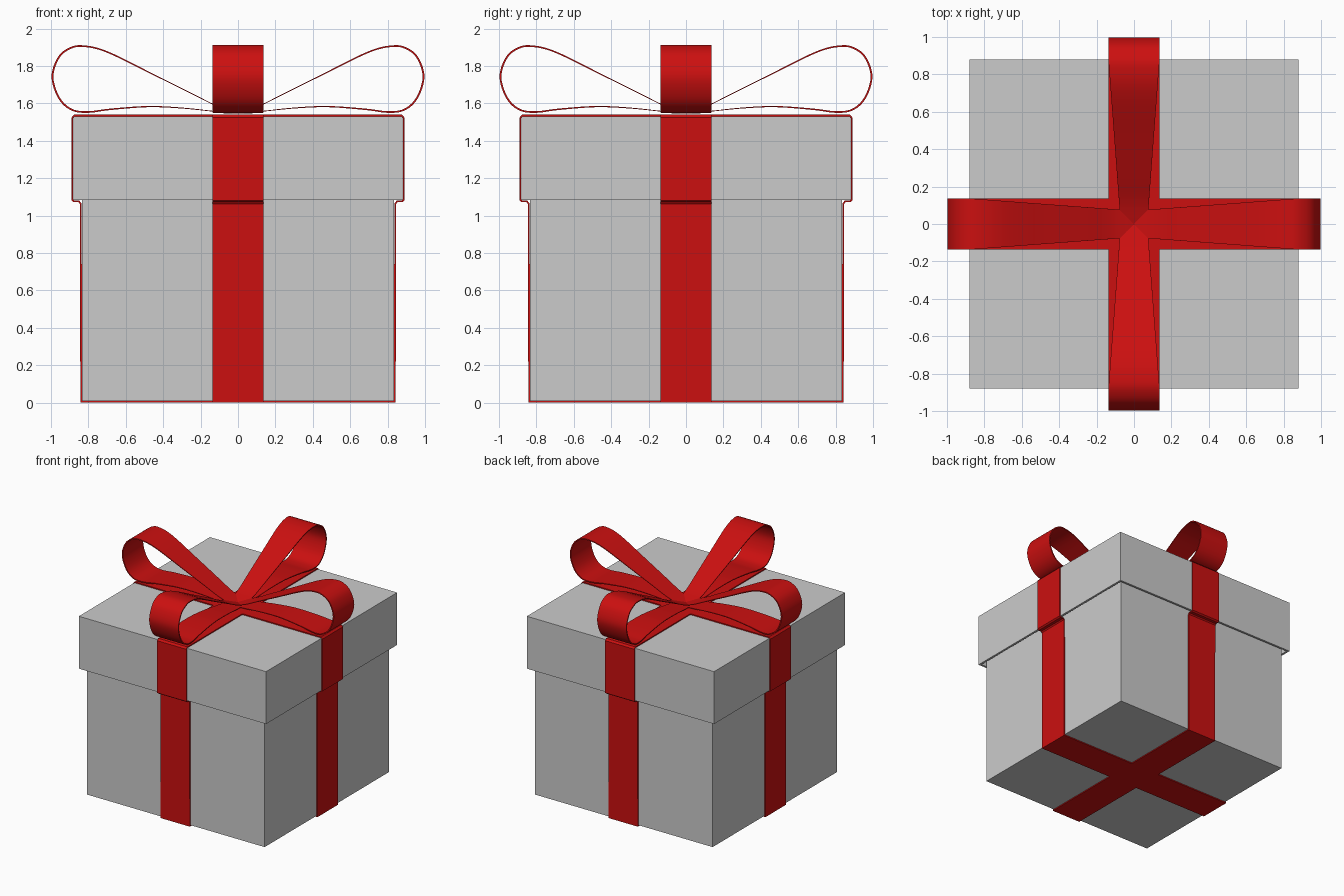
import bpy, bmesh, math
from mathutils import Vector

if "Cube" in bpy.data.objects:
    bpy.data.objects.remove(bpy.data.objects["Cube"])

red = bpy.data.materials.new("ribbon_red")
red.diffuse_color = (0.6, 0.005, 0.005, 1)
red.use_nodes = True
red.node_tree.nodes["Principled BSDF"].inputs["Base Color"].default_value = red.diffuse_color


def finish(name, bm, mat=None, smooth=False):
    bmesh.ops.recalc_face_normals(bm, faces=bm.faces)
    me = bpy.data.meshes.new(name)
    bm.to_mesh(me)
    bm.free()
    ob = bpy.data.objects.new(name, me)
    bpy.context.collection.objects.link(ob)
    if mat:
        me.materials.append(mat)
    if smooth:
        bpy.ops.object.select_all(action='DESELECT')
        bpy.context.view_layer.objects.active = ob
        ob.select_set(True)
        bpy.ops.object.shade_smooth_by_angle(angle=math.radians(35))
    return ob


def box_bm(half, z0, z1):
    bm = bmesh.new()
    bmesh.ops.create_cube(bm, size=1)
    for v in bm.verts:
        v.co = (v.co.x * 2 * half, v.co.y * 2 * half, z0 + (v.co.z + .5) * (z1 - z0))
    return bm


def strip(name, path, width, thick, closed, angle):
    """Sweep a flat ribbon section along an (r, z) path, then turn it about z."""
    pts = [Vector(p) for p in path]
    n = len(pts)
    bm = bmesh.new()
    rings = []
    for i, p in enumerate(pts):
        a = pts[i - 1] if closed or i else p
        b = pts[(i + 1) % n] if closed or i < n - 1 else p
        d1 = (p - a).normalized() if (p - a).length else (b - p).normalized()
        d2 = (b - p).normalized() if (b - p).length else d1
        n1, n2 = Vector((-d1.y, d1.x)), Vector((-d2.y, d2.x))
        m = (n1 + n2).normalized()
        q = p + m * (thick(p.x) / max(m.dot(n1), 0.5))
        w = width(p.x)
        rings.append([bm.verts.new((c.x, s * w, c.y))
                      for c, s in ((p, -1), (p, 1), (q, 1), (q, -1))])
    for i in range(n if closed else n - 1):
        r0, r1 = rings[i], rings[(i + 1) % n]
        for k in range(4):
            l = (k + 1) % 4
            bm.faces.new((r0[k], r0[l], r1[l], r1[k]))
    if not closed:
        bm.faces.new(rings[0])
        bm.faces.new(rings[-1])
    ob = finish(name, bm, red, True)
    ob.rotation_euler.z = angle


def smooth_path(p, steps=6):
    """Catmull-Rom through the given points."""
    v = [Vector(q) for q in p]
    v = [2 * v[0] - v[1]] + v + [2 * v[-1] - v[-2]]
    out = []
    for i in range(1, len(v) - 2):
        a, b, c, d = v[i - 1:i + 3]
        for s in range(steps):
            t = s / steps
            out.append(.5 * (2 * b + (c - a) * t + (2 * a - 5 * b + 4 * c - d) * t * t
                             + (3 * b - a - 3 * c + d) * t ** 3))
    return out + [v[-2]]


# Box body
finish("box_body", box_bm(0.835, 0.01, 1.5))

# Lid, hollow underneath
bm = box_bm(0.88, 1.085, 1.53)
under = min(bm.faces, key=lambda f: f.calc_center_median().z)
bmesh.ops.inset_region(bm, faces=[under], thickness=0.025)
for v in under.verts:
    v.co.z = 1.085
top = bmesh.ops.extrude_discrete_faces(bm, faces=[under])["faces"][0]
for v in top.verts:
    v.co.z = 1.505
finish("box_lid", bm)

# Ribbon bands wrapped round the box both ways
half = [(0.843, 0), (0.845, 1.062), (0.853, 1.072), (0.878, 1.072), (0.89, 1.082),
        (0.89, 1.525), (0.876, 1.54)]
band = half + [(-r, z) for r, z in reversed(half)]
for i, nm in enumerate(("ribbon_band_x", "ribbon_band_y")):
    strip(nm, band, lambda r: 0.137, lambda r: 0.009, True, i * math.pi / 2)

# Four bow loops, narrowing and thinning toward the middle
loop = smooth_path([(0, 1.545), (0.12, 1.555), (0.3, 1.573), (0.48, 1.58), (0.68, 1.565),
                    (0.8, 1.55), (0.89, 1.562), (0.96, 1.625), (0.997, 1.74), (0.965, 1.845),
                    (0.905, 1.897), (0.83, 1.911), (0.7, 1.88), (0.45, 1.757), (0.25, 1.657),
                    (0.12, 1.592), (0, 1.55)])
taper = lambda r: 0.077 + 0.06 * min(max((r - 0.08) / 0.8, 0), 1)
thin = lambda r: 0.003 + 0.007 * min(max(r, 0), 1)
for i, nm in enumerate(("right", "back", "left", "front")):
    strip("bow_loop_" + nm, loop, taper, thin, False, i * math.pi / 2)
